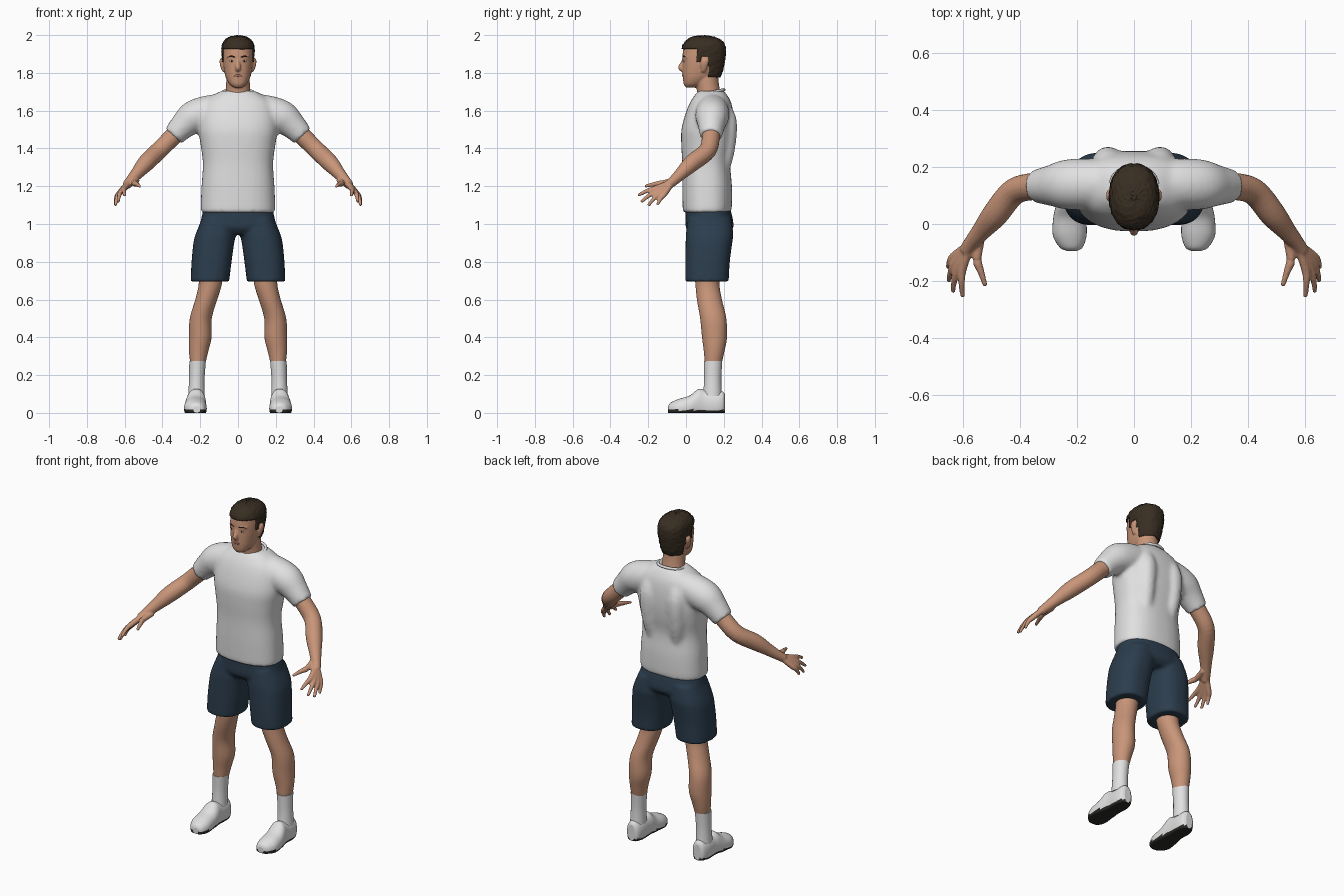
import bpy, bmesh, math, random
from mathutils import Vector

random.seed(4)
cube = bpy.data.objects.get("Cube")
if cube:
    bpy.data.objects.remove(cube, do_unlink=True)


def material(name, r, g, b):
    mat = bpy.data.materials.new(name)
    mat.use_nodes = True
    mat.diffuse_color = (r, g, b, 1)
    shader = mat.node_tree.nodes["Principled BSDF"]
    shader.inputs["Base Color"].default_value = (r, g, b, 1)
    shader.inputs["Roughness"].default_value = 0.8
    return mat


skin = material("skin", 0.58, 0.30, 0.19)
white = material("white_cloth", 0.75, 0.75, 0.75)
navy = material("navy_cloth", 0.025, 0.047, 0.075)
brown = material("dark_brown_hair", 0.04, 0.027, 0.016)
rubber = material("dark_rubber", 0.025, 0.023, 0.021)
lip = material("lip", 0.38, 0.15, 0.11)
eye_white = material("eye_white", 0.55, 0.5, 0.46)


def smooth_rows(rows, steps):
    """Catmull-Rom interpolation of a few key rows."""
    out = []
    for i in range(len(rows) - 1):
        quad = zip(rows[max(i - 1, 0)], rows[i], rows[i + 1], rows[min(i + 2, len(rows) - 1)])
        quad = list(quad)
        for k in range(steps):
            t = k / steps
            out.append([b + 0.5 * t * (c - a + t * (2*a - 5*b + 4*c - d + t * (3*(b - c) + d - a)))
                        for a, b, c, d in quad])
    return out + [list(rows[-1])]


def stack(rows, power=2.2, sides=32, steps=5):
    """Level cross-sections: height, centre x, half width, front, back."""
    loops = []
    for z, cx, rx, front, back in smooth_rows(rows, steps):
        loop = []
        for i in range(sides):
            a = math.tau * i / sides
            c, s = math.cos(a), math.sin(a)
            x = cx + rx * math.copysign(abs(c) ** (2 / power), c)
            y = (front + back) / 2 + (back - front) / 2 * math.copysign(abs(s) ** (2 / power), s)
            loop.append(Vector((x, y, z)))
        loops.append(loop)
    return loops


def tube(rows, sides=16, steps=5):
    """Round sections along a path: x, y, z, radius."""
    rows = smooth_rows(rows, steps)
    pts = [Vector(r[:3]) for r in rows]
    loops = []
    for i, p in enumerate(pts):
        d = (pts[min(i + 1, len(pts) - 1)] - pts[max(i - 1, 0)]).normalized()
        u = d.cross(Vector((0, 1, 0.1))).normalized()
        v = d.cross(u)
        angles = [math.tau * k / sides for k in range(sides)]
        loops.append([p + rows[i][3] * (u * math.cos(a) + v * math.sin(a)) for a in angles])
    return loops


def both(*parts):
    """The parts and their mirror images."""
    flipped = [[[Vector((-p.x, p.y, p.z)) for p in loop] for loop in part] for part in parts]
    return list(parts) + flipped


def build(name, parts, mat, voxel=0, relax=4):
    bm = bmesh.new()
    for loops in parts:
        rings = [[bm.verts.new(p) for p in loop] for loop in loops]
        n = len(rings[0])
        for low, high in zip(rings, rings[1:]):
            for i in range(n):
                j = (i + 1) % n
                bm.faces.new((low[i], low[j], high[j], high[i]))
        bm.faces.new(rings[0][::-1])
        bm.faces.new(rings[-1])
    bmesh.ops.recalc_face_normals(bm, faces=bm.faces)
    mesh = bpy.data.meshes.new(name)
    bm.to_mesh(mesh)
    bm.free()
    mesh.materials.append(mat)
    for poly in mesh.polygons:
        poly.use_smooth = len(poly.vertices) == 4
    obj = bpy.data.objects.new(name, mesh)
    bpy.context.collection.objects.link(obj)
    if voxel:  # fuse overlapping parts into one soft surface
        fuse = obj.modifiers.new("fuse", "REMESH")
        fuse.mode = "VOXEL"
        fuse.voxel_size = voxel
        fuse.use_smooth_shade = True
        soft = obj.modifiers.new("soften", "SMOOTH")
        soft.factor = 0.5
        soft.iterations = relax
    return obj


# Shirt: trunk, shoulder blades and sleeves
trunk = stack([(1.06, 0, .197, -.016, .238), (1.1, 0, .197, -.018, .243), (1.2, 0, .193, -.02, .243),
               (1.32, 0, .186, -.02, .235), (1.42, 0, .198, -.025, .25), (1.5, 0, .21, -.024, .256),
               (1.58, 0, .205, -.004, .252), (1.64, 0, .185, .02, .24), (1.68, 0, .135, .045, .22),
               (1.705, 0, .088, .065, .2)], power=2.4, sides=48)
blade = tube([(.08, .19, 1.63, .04), (.09, .215, 1.54, .055), (.09, .21, 1.4, .05), (.08, .19, 1.28, .04)])
sleeve = tube([(.08, .14, 1.605, .085), (.16, .14, 1.59, .09), (.235, .138, 1.565, .088),
               (.29, .135, 1.52, .072), (.343, .132, 1.465, .058)], sides=24)
build("shirt", [trunk] + both(blade, sleeve), white, voxel=.011, relax=6)
collar = [(.082 * math.cos(a), .13 + .072 * math.sin(a), 1.697 + .014 * math.sin(a), .008)
          for a in [math.tau * k / 24 for k in range(25)]]
build("collar", [tube(collar, sides=8, steps=1)], white)

# Shorts
hips = stack([(1.1, 0, .18, 0, .228), (1.04, 0, .192, -.002, .245), (.98, 0, .205, 0, .25),
              (.945, 0, .2, .03, .22)], power=2.4, sides=48)
short_leg = stack([(1.03, .1, .09, .01, .24), (.95, .117, .106, 0, .25), (.9, .128, .108, -.002, .245),
                   (.8, .14, .106, -.004, .232), (.695, .149, .102, -.004, .226)], power=2.4)
build("shorts", [hips] + both(short_leg), navy, voxel=.01, relax=3)

# Legs and socks
leg = stack([(.76, .145, .065, .045, .185), (.68, .147, .061, .05, .177), (.6, .168, .058, .058, .19),
             (.5, .197, .058, .075, .213), (.4, .2, .06, .085, .217), (.32, .209, .05, .095, .202),
             (.25, .213, .038, .1, .186)], power=2)
build("legs", both(leg), skin)
sock = stack([(.275, .214, .044, .094, .192), (.18, .218, .041, .096, .187), (.09, .22, .044, .09, .19)], power=2)
build("socks", both(sock), white)

# Shoes: sections run from toe to heel, flattened on the ground
shoe = stack([(-.094, .218, .018, 0, .035), (-.082, .22, .04, -.02, .054), (-.04, .225, .059, -.03, .073),
              (.02, .225, .058, -.03, .092), (.065, .222, .052, -.03, .126), (.1, .22, .048, -.03, .122),
              (.16, .22, .047, -.03, .115), (.195, .22, .038, -.02, .112), (.207, .22, .02, 0, .095)])
shoe = [[Vector((p.x, p.z, max(p.y, 0))) for p in loop] for loop in shoe]
shoes = build("shoes", both(shoe), white)
shoes.data.materials.append(rubber)
for poly in shoes.data.polygons:
    if poly.center.z < 0.016:
        poly.material_index = 1

# Arms with hands
arm = tube([(.27, .135, 1.535, .05), (.345, .132, 1.462, .048), (.42, .113, 1.388, .047),
            (.485, .035, 1.325, .046), (.535, -.025, 1.268, .034), (.57, -.067, 1.228, .027),
            (.59, -.095, 1.205, .024)])
fingers = [  # knuckle, tip
    ((.600, -.155, 1.190), (.600, -.255, 1.150)),
    ((.615, -.150, 1.176), (.634, -.238, 1.116)),
    ((.626, -.135, 1.165), (.649, -.200, 1.097)),
    ((.630, -.113, 1.160), (.652, -.152, 1.101))]
hand = [tube([(.535, -.05, 1.23, .014), (.55, -.12, 1.217, .017), (.535, -.17, 1.21, .012), (.52, -.218, 1.2, .008)])]
for knuckle, tip in fingers:
    k, t = Vector(knuckle), Vector(tip)
    bend = k.lerp(t, 0.5) + Vector((.004, 0, .006))
    hand.append(tube([(.572, -.07, 1.225, .016), (*k, .0155), (*bend, .0115), (*t, .008)]))
build("arms", both(arm, *hand), skin, voxel=.0055, relax=3)

# Head with neck, nose, brows and ears
skull = stack([(1.722, 0, .022, .0, .05), (1.74, 0, .045, -.012, .09), (1.77, 0, .062, -.016, .13),
               (1.8, 0, .071, -.018, .165), (1.85, 0, .079, -.018, .19), (1.9, 0, .08, -.018, .2),
               (1.95, 0, .075, -.006, .195), (1.98, 0, .05, .03, .165), (1.988, 0, .02, .07, .12)], power=2.3)
neck = stack([(1.64, 0, .08, .06, .2), (1.7, 0, .066, .058, .182), (1.76, 0, .062, .05, .172),
              (1.82, 0, .058, .05, .17)], power=2)
nose = tube([(0, -.008, 1.885, .008), (0, -.018, 1.855, .01), (0, -.027, 1.828, .015), (0, -.014, 1.815, .012)])
ear = stack([(1.805, .075, .008, .082, .102), (1.84, .085, .01, .078, .115), (1.868, .086, .011, .08, .122),
             (1.882, .08, .006, .09, .112)])
brow = tube([(.01, -.011, 1.884, .008), (.034, -.006, 1.887, .008), (.056, .008, 1.884, .007)])
build("head", [skull, neck, nose] + both(ear, brow), skin, voxel=.005, relax=4)

# Facial details
build("eyebrows", both(tube([(.013, -.018, 1.882, .002), (.034, -.012, 1.888, .004), (.055, .002, 1.884, .002)])), brown)
build("eyes", both(tube([(.02, -.012, 1.861, .002), (.033, -.008, 1.862, .0065), (.046, -.002, 1.862, .002)])), eye_white)
build("irises", both(tube([(.029, -.013, 1.862, .002), (.033, -.0125, 1.862, .005), (.037, -.011, 1.862, .002)])), brown)
build("lips", [tube([(-.025, -.011, 1.783, .002), (0, -.0145, 1.786, .007), (.025, -.011, 1.783, .002)])], lip)

# Hair: a tousled cap trimmed along the hairline
cap = stack([(1.765, 0, .064, 0, .175), (1.8, 0, .074, -.01, .192), (1.85, 0, .083, -.018, .203),
             (1.9, 0, .087, -.021, .212), (1.945, 0, .086, -.019, .208), (1.975, 0, .069, .005, .185),
             (1.992, 0, .042, .035, .145), (1.998, 0, .008, .085, .1)], sides=64, steps=7)
hair = build("hair", [cap], brown)


def hairline(y):
    if y < 0.058:
        return 1.928
    if y < 0.08:
        return 1.855
    return 1.885 if y < 0.122 else 1.775


bm = bmesh.new()
bm.from_mesh(hair.data)
trim = [f for f in bm.faces if f.calc_center_median().z < hairline(f.calc_center_median().y)]
bmesh.ops.delete(bm, geom=trim, context="FACES")
for v in bm.verts:
    v.co += v.normal * random.uniform(-.003, .002)
bm.to_mesh(hair.data)
bm.free()
thick = hair.modifiers.new("thickness", "SOLIDIFY")
thick.thickness = 0.012
